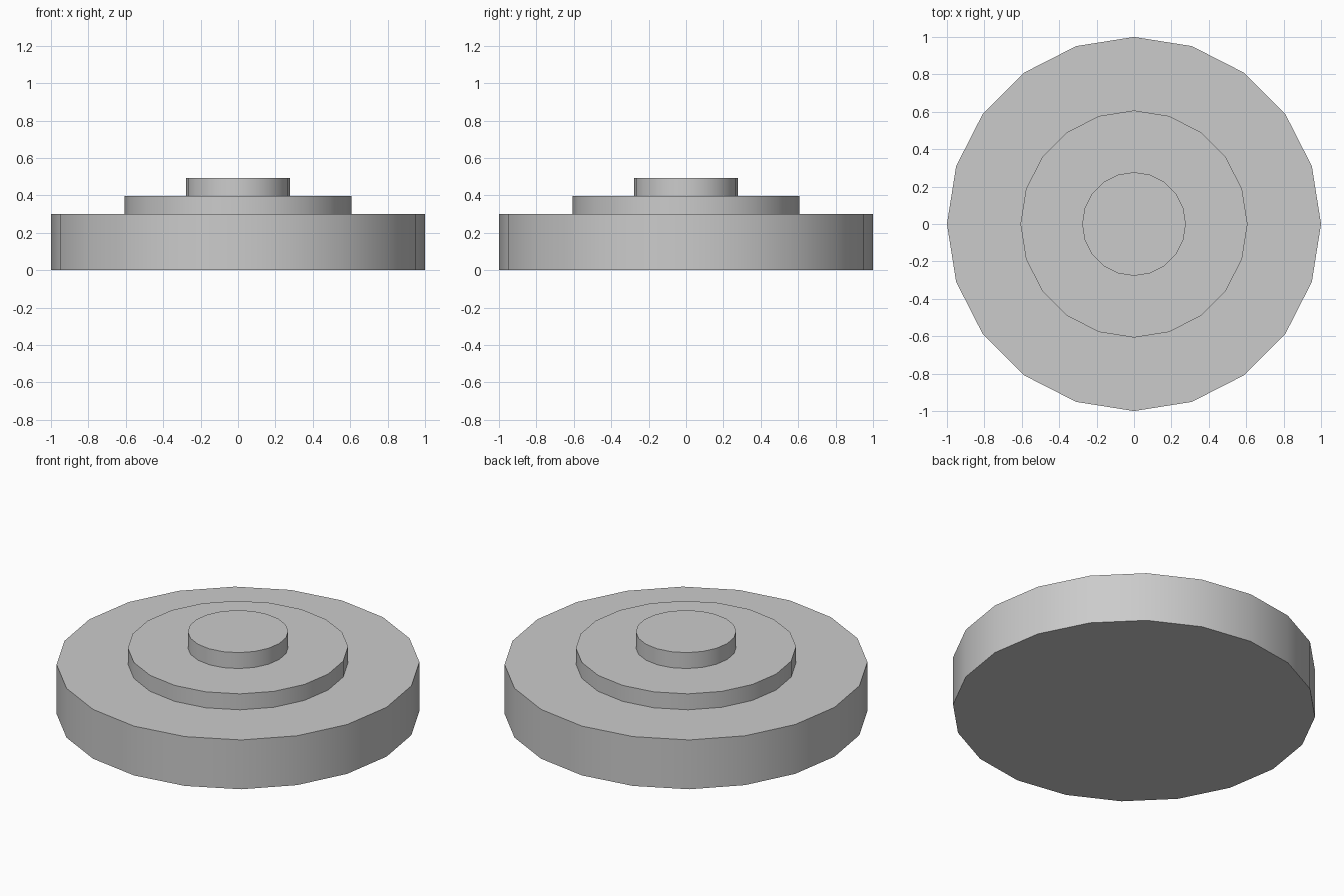
import bpy, bmesh
from math import cos, sin, tau, radians

if "Cube" in bpy.data.objects:
    bpy.data.objects.remove(bpy.data.objects["Cube"])

SIDES = 20
# Stepped outline from the bottom rim to the top rim: (radius, height)
PROFILE = [(1.0, 0.0), (1.0, 0.3), (0.607, 0.3), (0.607, 0.397),
           (0.277, 0.397), (0.277, 0.494)]


def lathe(name, profile, sides):
    """Revolve a profile around z and cap both ends."""
    bm = bmesh.new()
    rings = [[bm.verts.new((r * cos(tau * i / sides), r * sin(tau * i / sides), z))
              for i in range(sides)] for r, z in profile]
    for low, high in zip(rings, rings[1:]):
        for i in range(sides):
            j = (i + 1) % sides
            bm.faces.new((low[i], low[j], high[j], high[i]))
    bm.faces.new(rings[0][::-1])
    bm.faces.new(rings[-1])
    mesh = bpy.data.meshes.new(name)
    bm.to_mesh(mesh)
    bm.free()
    obj = bpy.data.objects.new(name, mesh)
    bpy.context.collection.objects.link(obj)
    return obj


# Three-tier disc, smooth walls with crisp step edges
disc = lathe("stepped_disc", PROFILE, SIDES)
bpy.context.view_layer.objects.active = disc
disc.select_set(True)
bpy.ops.object.shade_smooth_by_angle(angle=radians(30))
